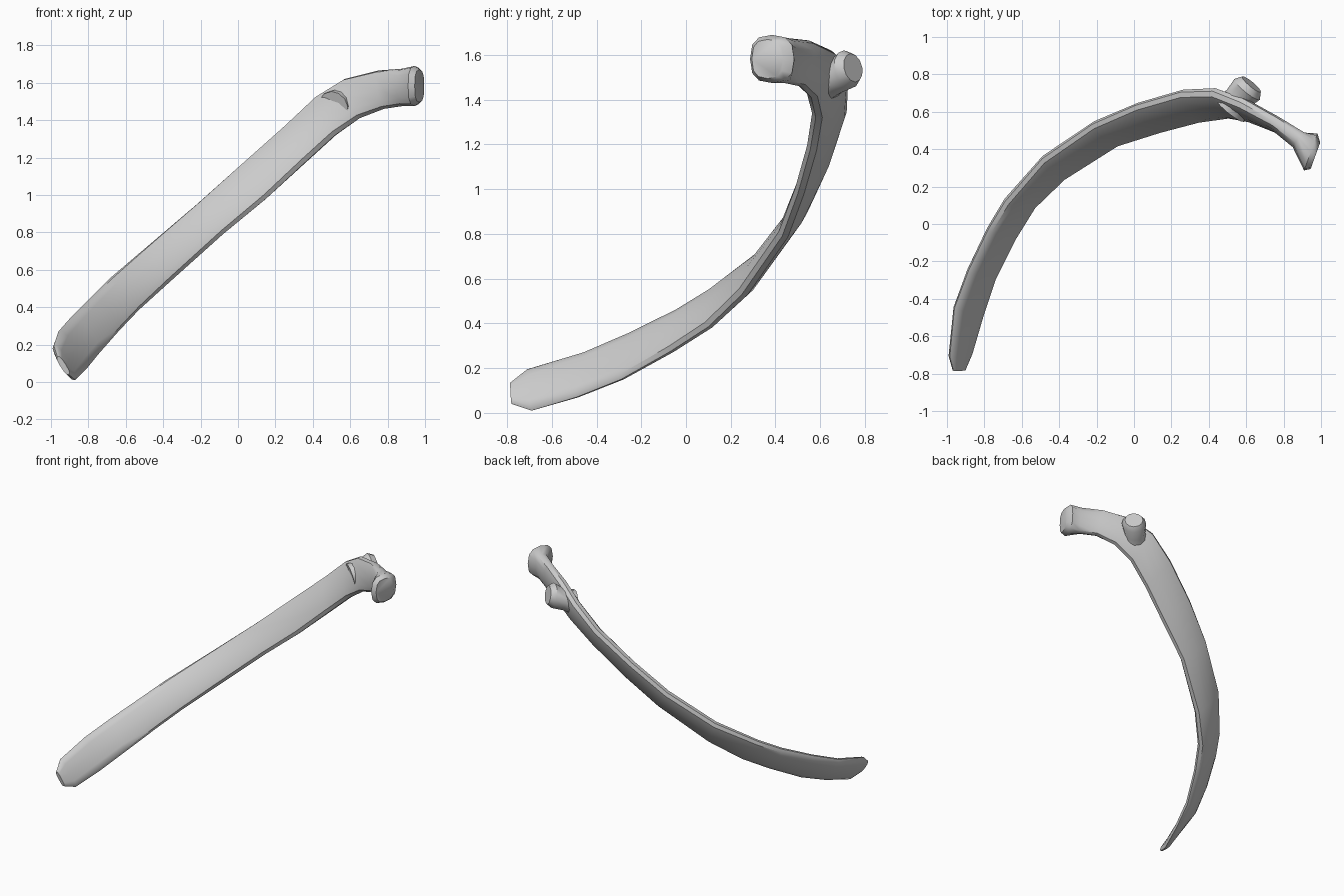
import bpy, bmesh
from math import cos, sin, pi, copysign
from mathutils import Vector

if "Cube" in bpy.data.objects:
    bpy.data.objects.remove(bpy.data.objects["Cube"])

SIDES = 12


def skin(name, rings):
    """Skin a list of closed rings and cap both ends."""
    bm = bmesh.new()
    loops = [[bm.verts.new(p) for p in ring] for ring in rings]
    for a, b in zip(loops, loops[1:]):
        for i in range(len(a)):
            j = (i + 1) % len(a)
            bm.faces.new((a[i], a[j], b[j], b[i]))
    bm.faces.new(loops[0])
    bm.faces.new(loops[-1])
    bmesh.ops.recalc_face_normals(bm, faces=bm.faces)
    mesh = bpy.data.meshes.new(name)
    bm.to_mesh(mesh)
    bm.free()
    ob = bpy.data.objects.new(name, mesh)
    bpy.context.collection.objects.link(ob)
    bpy.ops.object.select_all(action='DESELECT')
    ob.select_set(True)
    bpy.context.view_layer.objects.active = ob
    bpy.ops.object.shade_smooth_by_angle(angle=0.75)
    return ob


def section(centre, up, side, power):
    """Rounded cross-section; power below 1 makes it boxier."""
    pts = []
    for k in range(SIDES):
        c, s = cos(2 * pi * k / SIDES), sin(2 * pi * k / SIDES)
        pts.append(centre + up * copysign(abs(c) ** power, c)
                   + side * copysign(abs(s) ** power, s))
    return pts


# Rib strap stations: upper edge, lower edge, thickness
stations = [
    ((-.965, -.785, .135), (-.905, -.78, .04), .03),
    ((-.985, -.71, .195), (-.87, -.69, .01), .05),
    ((-.96, -.45, .27), (-.81, -.49, .07), .06),
    ((-.885, -.25, .355), (-.745, -.29, .15), .065),
    ((-.78, -.03, .46), (-.635, -.07, .275), .07),
    ((-.69, .12, .55), (-.53, .10, .385), .075),
    ((-.49, .35, .72), (-.37, .25, .53), .08),
    ((-.22, .535, .95), (-.08, .43, .79), .08),
    ((.01, .635, 1.155), (.15, .50, .98), .08),
    ((.25, .705, 1.365), (.36, .555, 1.175), .085),
    ((.42, .71, 1.525), (.52, .58, 1.32), .09),
    ((.57, .65, 1.62), (.65, .56, 1.41), .09),
    ((.75, .55, 1.665), (.78, .51, 1.46), .08),
    ((.88, .46, 1.675), (.88, .44, 1.475), .10),
    # flared head
    ((.945, .385, 1.69), (.945, .385, 1.475), .21),
    ((.97, .365, 1.67), (.97, .365, 1.495), .15),
]
mids = [(Vector(u) + Vector(l)) / 2 for u, l, _ in stations]
rings = []
for i, (u, l, thick) in enumerate(stations):
    up = (Vector(u) - Vector(l)) / 2
    tangent = mids[min(i + 1, len(mids) - 1)] - mids[max(i - 1, 0)]
    if i >= len(stations) - 2:
        tangent = Vector((.94, -.34, 0))
    side = tangent.cross(up).normalized() * thick / 2
    rings.append(section(mids[i], up, side, .75))
skin("rib_shaft", rings)

# Tubercle: stub with a round facet behind the neck
axis = Vector((.62, .75, .2)).normalized()
across = axis.cross(Vector((0, 0, 1))).normalized()
rise = across.cross(axis)
tubercle = []
for centre, r_up, r_side in [((.51, .61, 1.47), .085, .10),
                             ((.555, .67, 1.50), .075, .075),
                             ((.605, .72, 1.535), .088, .088),
                             ((.628, .747, 1.543), .065, .065)]:
    tubercle.append(section(Vector(centre), rise * r_up, across * r_side, 1))
skin("tubercle", tubercle)
